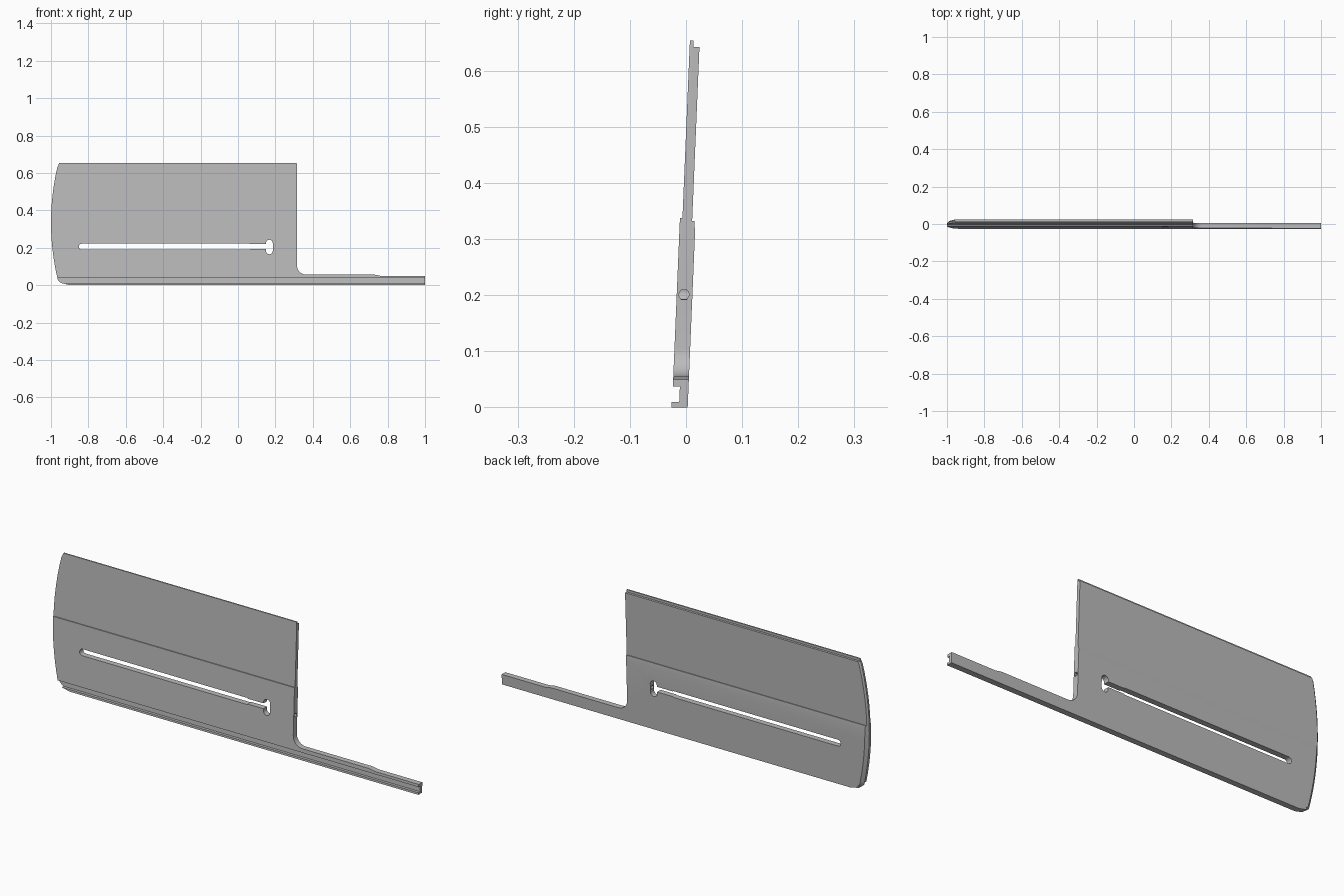
import bpy, bmesh, math

cube = bpy.data.objects.get("Cube")
if cube:
    bpy.data.objects.remove(cube, do_unlink=True)

LEAN = 0.042  # backward lean of the whole panel

grey = bpy.data.materials.new("satin grey")
grey.use_nodes = True
grey.diffuse_color = (0.5, 0.5, 0.5, 1)
grey.node_tree.nodes["Principled BSDF"].inputs["Base Color"].default_value = (0.5, 0.5, 0.5, 1)


def loft(name, loops):
    """Closed solid through matching loops of 3D points."""
    bm = bmesh.new()
    rings = [[bm.verts.new(p) for p in loop] for loop in loops]
    n = len(rings[0])
    for a, b in zip(rings, rings[1:]):
        for i in range(n):
            j = (i + 1) % n
            bm.faces.new((a[i], a[j], b[j], b[i]))
    bm.faces.new(rings[0])
    bm.faces.new(rings[-1])
    bmesh.ops.recalc_face_normals(bm, faces=bm.faces)
    mesh = bpy.data.meshes.new(name)
    bm.to_mesh(mesh)
    bm.free()
    mesh.materials.append(grey)
    ob = bpy.data.objects.new(name, mesh)
    bpy.context.collection.objects.link(ob)
    return ob


def arc(cx, cz, r, start, end, steps=8):
    angles = [math.radians(start + (end - start) * i / steps) for i in range(steps + 1)]
    return [(cx + r * math.cos(a), cz + r * math.sin(a)) for a in angles]


def combine(target, tool, operation):
    tool.hide_render = True
    mod = target.modifiers.new(operation.lower(), 'BOOLEAN')
    mod.operation, mod.solver, mod.object = operation, 'EXACT', tool
    bpy.context.view_layer.objects.active = target
    bpy.ops.object.modifier_apply(modifier=mod.name)
    bpy.data.objects.remove(tool, do_unlink=True)


# Cross-section: grooved bottom rail, thick lower half, thin upper half, top tongue
section = [(-0.026, 0), (0.003, 0), (0.003, 0.312), (0.001, 0.332), (-0.003, 0.332),
           (-0.003, 0.642), (-0.014, 0.642), (-0.014, 0.654), (-0.0205, 0.654),
           (-0.0205, 0.338), (-0.025, 0.338), (-0.025, 0.037), (-0.0125, 0.037),
           (-0.0125, 0.01), (-0.026, 0.01)]
panel = loft("panel_with_arm", [[(x, y, z) for y, z in section] for x in (-1.1, 1.0)])

# Side outline: bowed left end, rounded corners, long low arm
bow = [(-1 + 0.035 * ((z - 0.335) / 0.3) ** 2, z)
       for z in [0.04 + 0.59 * i / 14 for i in range(15)]]
outline = ([(1.1, -0.1), (1.1, 0.05), (0.76, 0.05), (0.73, 0.056), (0.37, 0.056)]
           + arc(0.365, 0.106, 0.05, -90, -180)
           + [(0.315, 0.645), (0.307, 0.7), (-0.955, 0.7), (-0.955, 0.654)]
           + bow[::-1]
           + [(-0.962, 0.025), (-0.945, 0.011), (-0.92, 0.005), (-0.9, 0), (-0.9, -0.1)])


def outline_loop(y, shift):
    return [(x + (shift if x < -0.95 else 0), y, z) for x, z in outline]


blank = loft("outline_cutter", [outline_loop(-0.1, 0), outline_loop(-0.01, 0),
                                outline_loop(0.02, 0.035)])
combine(panel, blank, 'INTERSECT')

# Long slot with a keyhole end
slot = arc(-0.835, 0.206, 0.016, 90, 270) + [(0.06, 0.19), (0.065, 0.193), (0.15, 0.193)]
slot += arc(0.168, 0.183, 0.018, 180, 360) + arc(0.168, 0.225, 0.018, 0, 180)
slot += [(0.15, 0.219), (0.065, 0.219), (0.06, 0.222)]
combine(panel, loft("slot_cutter", [[(x, y, z) for x, z in slot] for y in (-0.1, 0.1)]),
        'DIFFERENCE')

# Hexagonal hole bored from the right edge into the keyhole
hexagon = arc(-0.012, 0.201, 0.01, 0, 300, 5)
combine(panel, loft("hole_cutter", [[(x, y, z) for y, z in hexagon] for x in (0.17, 0.4)]),
        'DIFFERENCE')

# Lean the panel back
for v in panel.data.vertices:
    v.co.y += LEAN * v.co.z

bpy.ops.object.select_all(action='DESELECT')
panel.select_set(True)
bpy.context.view_layer.objects.active = panel
bpy.ops.object.shade_smooth_by_angle(angle=math.radians(30))
